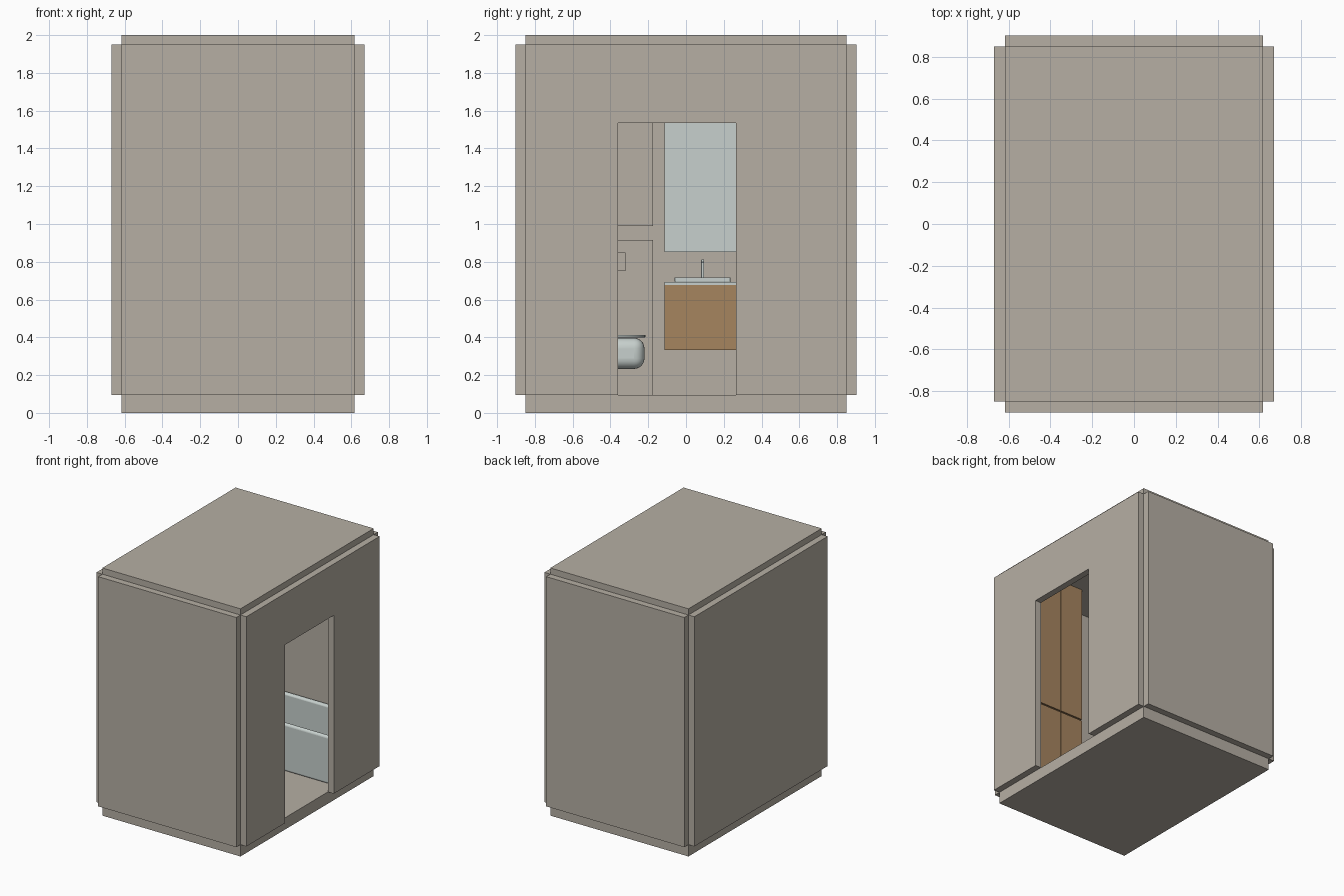
import bpy, bmesh, math
from mathutils import Vector

cube = bpy.data.objects.get("Cube")
if cube:
    bpy.data.objects.remove(cube, do_unlink=True)


def material(name, rgb):
    linear = [((c / 255 + 0.055) / 1.055) ** 2.4 for c in rgb] + [1]
    mat = bpy.data.materials.new(name)
    mat.use_nodes = True
    mat.diffuse_color = linear
    mat.node_tree.nodes["Principled BSDF"].inputs["Base Color"].default_value = linear
    return mat


PLASTER = material("warm grey plaster", (182, 175, 164))
WOOD = material("oak wood", (166, 133, 95))
CERAMIC = material("pale ceramic", (199, 208, 205))


def finish(name, bm, mat, bevel=0, segments=4):
    bmesh.ops.recalc_face_normals(bm, faces=bm.faces)
    mesh = bpy.data.meshes.new(name)
    bm.to_mesh(mesh)
    bm.free()
    obj = bpy.data.objects.new(name, mesh)
    bpy.context.collection.objects.link(obj)
    mesh.materials.append(mat)
    if bevel:
        mod = obj.modifiers.new("rounding", "BEVEL")
        mod.width, mod.segments = bevel, segments
        bpy.context.view_layer.objects.active = obj
        obj.select_set(True)
        bpy.ops.object.shade_smooth_by_angle(angle=math.radians(35))
        obj.select_set(False)
    return obj


def box_mesh(x, y, z):
    bm = bmesh.new()
    bmesh.ops.create_cube(bm, size=1)
    for v in bm.verts:
        v.co = Vector([(r[0] + r[1]) / 2 + c * (r[1] - r[0])
                       for c, r in zip(v.co, (x, y, z))])
    return bm


def box(name, x, y, z, mat, bevel=0, segments=4):
    return finish(name, box_mesh(x, y, z), mat, bevel, segments)


def prism(name, points, offset, mat, bevel=0):
    bm = bmesh.new()
    face = bm.faces.new([bm.verts.new(p) for p in points])
    new = bmesh.ops.extrude_face_region(bm, geom=[face])["geom"]
    bmesh.ops.translate(bm, vec=offset,
                        verts=[g for g in new if isinstance(g, bmesh.types.BMVert)])
    return finish(name, bm, mat, bevel, 2)


def basin(name, x, y, z, rim, depth, bevel):
    # Box with a hollow sunk into its top
    bm = box_mesh(x, y, z)
    top = max(bm.faces, key=lambda f: f.calc_center_median().z)
    bmesh.ops.inset_region(bm, faces=[top], thickness=rim)
    new = bmesh.ops.extrude_face_region(bm, geom=[top])["geom"]
    bmesh.ops.delete(bm, geom=[top], context="FACES_ONLY")
    bmesh.ops.translate(bm, vec=(0, 0, -depth),
                        verts=[g for g in new if isinstance(g, bmesh.types.BMVert)])
    return finish(name, bm, CERAMIC, bevel)


# Room shell
W, D, T = 0.617, 0.85, 0.053
LOW, HIGH = 0.095, 1.95
box("floor_slab", (-W, W), (-D, D), (0, LOW), PLASTER)
box("roof_slab", (-W, W), (-D, D), (HIGH, 2), PLASTER)
box("front_wall", (-W, W), (-D - T, -D), (LOW, HIGH), PLASTER)
box("back_wall", (-W, W), (D, D + T), (LOW, HIGH), PLASTER)
box("right_wall", (-W - T, -W), (-D, D), (LOW, HIGH), PLASTER)

# Wall with the doorway
A, B, HEAD = -0.36, 0.265, 1.535
outline = [(-D, LOW), (A, LOW), (A, HEAD), (B, HEAD), (B, LOW), (D, LOW), (D, HIGH), (-D, HIGH)]
prism("door_wall", [(W, y, z) for y, z in outline], (T, 0, 0), PLASTER)

# Boxed-in cistern wall with a niche above it
BOX_X = -0.48
box("cistern_box", (-W, BOX_X), (-D, -0.175), (LOW, 0.915), PLASTER)
box("upper_box", (-W, BOX_X), (-D, -0.175), (0.99, HIGH), PLASTER)

# Wall-hung toilet
TC = -0.375
box("toilet_bowl", (BOX_X - 0.06, -0.12), (TC - 0.155, TC + 0.155), (0.233, 0.397), CERAMIC, 0.055, 6)
seat = [(BOX_X, TC - 0.16, 0.4), (BOX_X, TC + 0.16, 0.4)]
for i in range(13):
    a = math.pi / 2 - math.pi * i / 12
    seat.append((-0.24 + 0.13 * math.cos(a), TC + 0.16 * math.sin(a), 0.4))
prism("toilet_seat", seat, (0, 0, 0.013), CERAMIC, 0.003)
box("flush_plate", (BOX_X, BOX_X + 0.008), (TC - 0.055, TC + 0.055), (0.75, 0.85), PLASTER)

# Vanity with basin, tap and mirror
VY = (-0.115, 0.29)
VC = 0.088
box("vanity_cabinet", (-W, -0.3), VY, (0.333, 0.676), WOOD)
box("vanity_top", (-W, -0.295), VY, (0.676, 0.692), CERAMIC)
basin("wash_basin", (-0.54, -0.32), (VC - 0.148, VC + 0.148), (0.692, 0.718), 0.014, 0.018, 0.004)
box("tap_post", (-0.58, -0.565), (VC - 0.008, VC + 0.008), (0.69, 0.812), CERAMIC, 0.004)
box("tap_spout", (-0.58, -0.47), (VC - 0.008, VC + 0.008), (0.797, 0.812), CERAMIC, 0.004)
box("mirror", (-W, -W + 0.009), VY, (0.852, 1.62), CERAMIC)

# Bathtub along the back wall
basin("bathtub", (-W, W), (0.375, D), (LOW, 0.48), 0.05, 0.31, 0.02)

# Tall cupboard with split doors
CX, CY, SPLIT = 0.045, -0.56, 0.81
box("cupboard_body", (CX, W), (-D, CY - 0.012), (LOW, HIGH), WOOD)
edges = [CX, CX + 0.208, CX + 0.416, W]
for i in range(3):
    for label, bottom, top in (("lower", LOW + 0.004, SPLIT - 0.006), ("upper", SPLIT + 0.006, HIGH - 0.002)):
        box(f"cupboard_{label}_door_{i + 1}", (edges[i] + 0.001, edges[i + 1] - 0.001),
            (CY - 0.012, CY), (bottom, top), WOOD)
